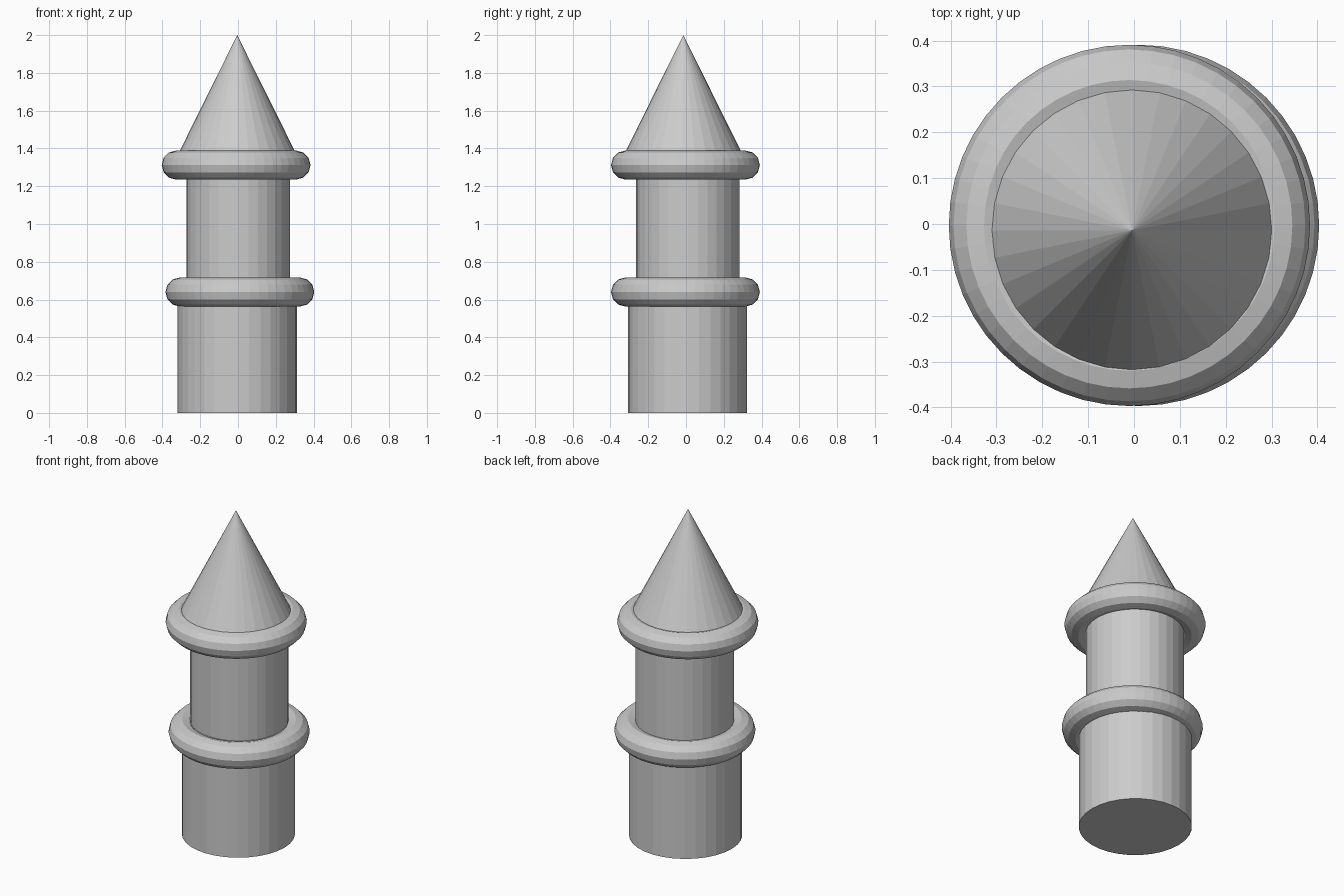
import bpy

if "Cube" in bpy.data.objects:
    bpy.data.objects.remove(bpy.data.objects["Cube"])


def cone(name, x, y, z0, z1, r0, r1):
    # Flat-faced 32-sided cylinder or cone between two heights
    bpy.ops.mesh.primitive_cone_add(vertices=32, radius1=r0, radius2=r1, depth=z1 - z0,
                                    location=(x, y, (z0 + z1) / 2))
    bpy.context.object.name = name


def ring(name, x, y, z):
    # Rounded collar
    bpy.ops.mesh.primitive_torus_add(major_radius=0.317, minor_radius=0.077,
                                     major_segments=48, minor_segments=12,
                                     location=(x, y, z))
    bpy.context.object.name = name


# Stacked shafts and pointed tip, each slightly off centre
cone("lower_shaft", -0.003, 0.008, 0.0, 0.70, 0.316, 0.316)
cone("upper_shaft", 0.002, 0.01, 0.70, 1.38, 0.274, 0.274)
cone("pointed_tip", -0.004, -0.014, 1.38, 2.0, 0.308, 0.0)

# Collars at the joints
ring("lower_collar", 0.01, -0.003, 0.64)
ring("upper_collar", -0.01, -0.003, 1.312)
